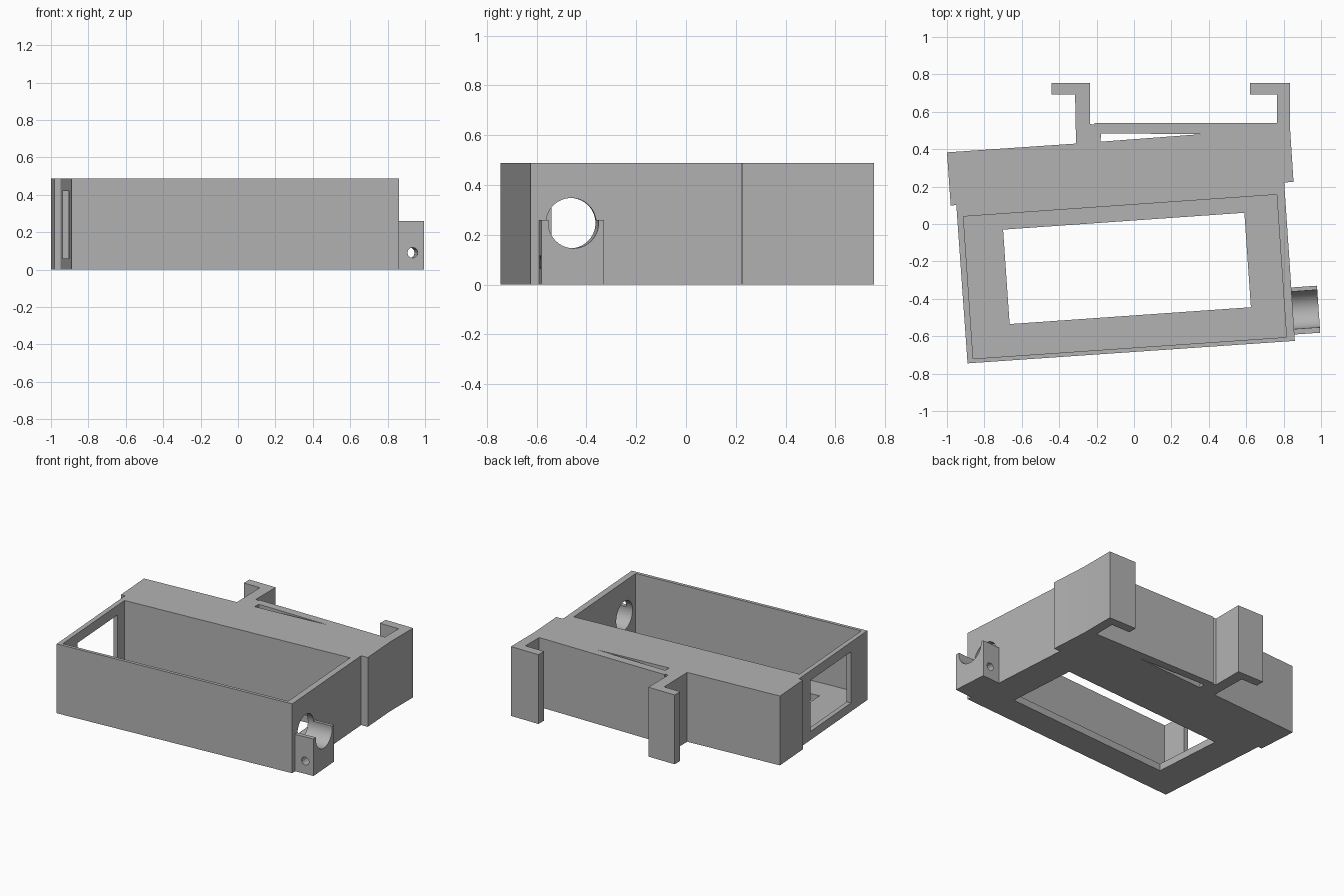
import bpy, bmesh, math
from mathutils import Vector, Matrix

if "Cube" in bpy.data.objects:
    bpy.data.objects.remove(bpy.data.objects["Cube"])

HEIGHT, FLOOR, TILT = 0.488, 0.05, math.radians(3.95)
ALONG = Vector((math.cos(TILT), math.sin(TILT), 0))    # length of the tilted tray
ACROSS = Vector((-math.sin(TILT), math.cos(TILT), 0))  # depth of the tilted tray

grey = bpy.data.materials.new("plain grey")
grey.use_nodes = True
grey.diffuse_color = (0.45, 0.45, 0.45, 1)
grey.node_tree.nodes["Principled BSDF"].inputs["Base Color"].default_value = grey.diffuse_color


def finish(name, bm):
    bmesh.ops.recalc_face_normals(bm, faces=bm.faces)
    mesh = bpy.data.meshes.new(name)
    bm.to_mesh(mesh)
    bm.free()
    mesh.materials.append(grey)
    obj = bpy.data.objects.new(name, mesh)
    bpy.context.scene.collection.objects.link(obj)
    return obj


def prism(name, outline, z0, z1):
    bm = bmesh.new()
    face = bm.faces.new([bm.verts.new((x, y, z0)) for x, y in outline])
    top = bmesh.ops.extrude_face_region(bm, geom=[face])["geom"]
    bmesh.ops.translate(bm, vec=(0, 0, z1 - z0),
                        verts=[g for g in top if isinstance(g, bmesh.types.BMVert)])
    return finish(name, bm)


def rod(name, centre, axis, radius, length, sides):
    bm = bmesh.new()
    turn = axis.to_track_quat("Z", "Y").to_matrix().to_4x4()
    bmesh.ops.create_cone(bm, cap_ends=True, segments=sides, radius1=radius, radius2=radius,
                          depth=length, matrix=Matrix.Translation(centre) @ turn)
    return finish(name, bm)


def cut(obj, cutters):
    for cutter in cutters:
        cutter.hide_render = True
        mod = obj.modifiers.new("cut", "BOOLEAN")
        mod.operation, mod.solver, mod.object = "DIFFERENCE", "EXACT", cutter
    bpy.context.view_layer.update()
    graph = bpy.context.evaluated_depsgraph_get()
    mesh = bpy.data.meshes.new_from_object(obj.evaluated_get(graph))
    obj.modifiers.clear()
    obj.data = mesh
    for cutter in cutters:
        bpy.data.objects.remove(cutter)


def bore():
    return rod("bore_cutter", (0.9, -0.458, 0.247), ALONG, 0.101, 0.4, 64)


# Tray with thick back block and two hooks
tray = prism("tray", [
    (-0.89, -0.745), (0.86, -0.625), (0.803, 0.222), (0.853, 0.225), (0.835, 0.5),
    (0.835, 0.755), (0.62, 0.755), (0.62, 0.693), (0.765, 0.693), (0.765, 0.54),
    (-0.21, 0.54), (-0.21, 0.53), (-0.235, 0.535), (-0.235, 0.755), (-0.44, 0.755),
    (-0.44, 0.693), (-0.315, 0.693), (-0.31, 0.43), (-1.0, 0.383), (-0.98, 0.099),
    (-0.95, 0.101)], 0, HEIGHT)

# Cavity, floor opening, wedge slot, side window and cable bore
cut(tray, [
    prism("cavity_cutter", [(-0.86, -0.72), (0.815, -0.605), (0.763, 0.157), (-0.912, 0.04)],
          FLOOR, 1),
    prism("floor_cutter", [(-0.665, -0.535), (0.625, -0.445), (0.59, 0.06), (-0.7, -0.03)],
          -0.5, 0.2),
    prism("slot_cutter", [(-0.18, 0.44), (0.355, 0.48), (-0.175, 0.485)], -0.5, 1),
    prism("window_cutter", [(-1.0, -0.55), (-0.8, -0.536), (-0.835, -0.038), (-1.035, -0.052)],
          0.06, 0.42),
    bore()])

# Cable cradle on the side wall, with a half round groove and a screw hole
base = Vector((0.855, -0.591, 0))
steps = [(0, 0), (0.141, 0), (0.141, 0.252), (-0.002, 0.252)]
cradle = prism("cable_cradle", [(base + ALONG * u + ACROSS * v).xy for u, v in steps], 0, 0.26)
cut(cradle, [bore(), rod("screw_cutter", (0.925, -0.46, 0.09), ACROSS, 0.028, 0.6, 12)])

# Smooth the round cuts, keep the edges crisp
for obj in (tray, cradle):
    bpy.ops.object.select_all(action="DESELECT")
    obj.select_set(True)
    bpy.context.view_layer.objects.active = obj
    bpy.ops.object.shade_smooth_by_angle(angle=math.radians(25))
